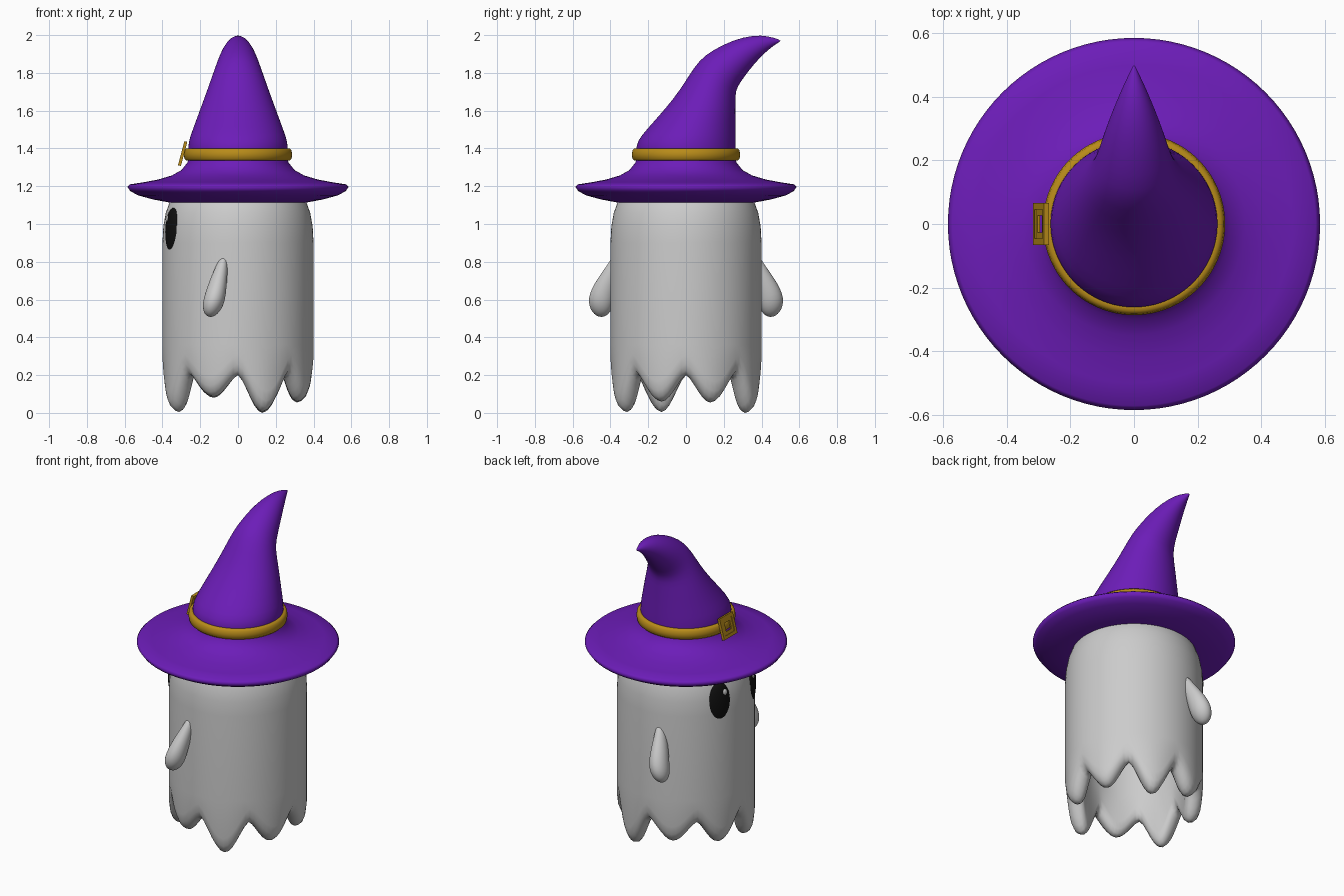
import bpy, bmesh
from math import sin, cos, pi, radians
from mathutils import Vector

if "Cube" in bpy.data.objects:
    bpy.data.objects.remove(bpy.data.objects["Cube"])

SEG = 96


def material(name, rgb):
    m = bpy.data.materials.new(name)
    m.diffuse_color = (*rgb, 1)
    m.use_nodes = True
    m.node_tree.nodes["Principled BSDF"].inputs["Base Color"].default_value = m.diffuse_color
    return m


purple = material("purple", (0.15, 0.012, 0.48))
gold = material("gold", (0.48, 0.26, 0.01))
black = material("black", (0.005, 0.005, 0.005))
white = material("white", (0.9, 0.9, 0.9))


def finish(bm, name, mat=None, smooth=True, subsurf=0):
    bmesh.ops.recalc_face_normals(bm, faces=bm.faces)
    me = bpy.data.meshes.new(name)
    bm.to_mesh(me)
    bm.free()
    for p in me.polygons:
        p.use_smooth = smooth
    ob = bpy.data.objects.new(name, me)
    bpy.context.collection.objects.link(ob)
    if mat:
        me.materials.append(mat)
    if subsurf:
        mod = ob.modifiers.new("smooth", 'SUBSURF')
        mod.levels = mod.render_levels = subsurf
    return ob


def loft(name, rings, mat=None, closed=False, subsurf=0):
    """Skin a list of point rings; ends are capped unless closed."""
    bm = bmesh.new()
    vs = [[bm.verts.new(p) for p in r] for r in rings]
    n = len(rings[0])
    pairs = list(zip(vs, vs[1:])) + ([(vs[-1], vs[0])] if closed else [])
    for a, b in pairs:
        for i in range(n):
            j = (i + 1) % n
            bm.faces.new((a[i], a[j], b[j], b[i]))
    if not closed:
        bm.faces.new(vs[0])
        bm.faces.new(vs[-1])
    return finish(bm, name, mat, True, subsurf)


def ellipse(c, u, v, n):
    c, u, v = Vector(c), Vector(u), Vector(v)
    return [c + u * cos(2 * pi * i / n) + v * sin(2 * pi * i / n) for i in range(n)]


def circle(r, z, n=SEG):
    return ellipse((0, 0, z), (r, 0, 0), (0, r, 0), n)


# body: hollow sheet with eight uneven scallops at the hem
TIPS = [0.055, 0.0, 0.08, 0.055, 0.005, 0.085, 0.005, 0.06]


def hem_ring(r, lift):
    pts = []
    for i in range(SEG):
        a = 2 * pi * i / SEG
        tip = TIPS[int(a / (pi / 4) + 1e-6) % 8]
        z = 0.2 - (0.2 - tip) * abs(sin(4 * a)) ** 1.45
        pts.append((r * cos(a), r * sin(a), z + lift))
    return pts


dome = [(0.02, 1.26), (0.15, 1.25), (0.25, 1.22), (0.32, 1.175), (0.36, 1.12),
        (0.382, 1.06), (0.395, 0.99), (0.4, 0.9), (0.4, 0.36)]
hem = [(0.4, 0.11), (0.394, 0.06), (0.38, 0.026), (0.36, 0.007), (0.338, 0),
       (0.318, 0.01), (0.303, 0.035), (0.297, 0.08)]
inside = [(0.295, 0.36), (0.295, 0.95), (0.22, 1.1), (0.02, 1.14)]
loft("body", [circle(*p) for p in dome] + [hem_ring(*p) for p in hem]
     + [circle(*p) for p in inside])

# arms: drooping teardrops on both sides
ARM = [(-0.075, 0.365, 0.83, 0.02), (-0.088, 0.38, 0.77, 0.038),
       (-0.105, 0.412, 0.70, 0.053), (-0.118, 0.438, 0.64, 0.062),
       (-0.128, 0.450, 0.59, 0.066), (-0.135, 0.457, 0.55, 0.057),
       (-0.140, 0.461, 0.522, 0.036), (-0.142, 0.462, 0.510, 0.010)]
for side, label in ((1, "left"), (-1, "right")):
    loft(label + "_arm",
         [ellipse((x, side * y, z), (r * 0.9, 0, 0.1 * r), (0, r, side * r * 0.3), 24)
          for x, y, z, r in ARM], subsurf=1)


# eyes with highlights, facing -x
def ellipsoid(name, ang, r, z, size, mat):
    bm = bmesh.new()
    bmesh.ops.create_uvsphere(bm, u_segments=32, v_segments=20, radius=1)
    ob = finish(bm, name, mat)
    ob.scale = size
    ob.location = (r * cos(ang), r * sin(ang), z)
    ob.rotation_euler = (0, 0, ang)


for side, label in ((-1, "left"), (1, "right")):
    ellipsoid(label + "_eye", pi + side * radians(25), 0.378, 0.957,
              (0.032, 0.074, 0.128), black)
    ellipsoid(label + "_eye_highlight", pi + side * radians(21), 0.398, 1.025,
              (0.010, 0.017, 0.02), white)

# hat brim
BRIM = [(0.02, 1.115), (0.37, 1.115), (0.45, 1.13), (0.53, 1.152), (0.57, 1.174),
        (0.586, 1.197), (0.572, 1.21), (0.5, 1.221), (0.42, 1.236), (0.35, 1.257),
        (0.3, 1.285), (0.268, 1.325), (0.258, 1.36), (0.02, 1.38)]
loft("hat_brim", [circle(*p) for p in BRIM], purple)

# hat cone: sections from outer-curve point to inner-curve point (y, z), half width
CONE = [((-0.258, 1.33), (0.258, 1.33), 0.258), ((-0.264, 1.38), (0.264, 1.38), 0.264),
        ((-0.264, 1.435), (0.264, 1.435), 0.264), ((-0.2, 1.51), (0.263, 1.50), 0.238),
        ((-0.11, 1.61), (0.262, 1.58), 0.205), ((-0.03, 1.71), (0.262, 1.65), 0.173),
        ((0.045, 1.835), (0.262, 1.705), 0.140), ((0.10, 1.895), (0.287, 1.75), 0.120),
        ((0.2, 1.952), (0.335, 1.815), 0.098), ((0.3, 1.99), (0.385, 1.875), 0.071),
        ((0.4, 2.002), (0.44, 1.927), 0.040), ((0.47, 1.985), (0.48, 1.955), 0.014),
        ((0.5, 1.973), (0.5, 1.967), 0.003)]
rings = []
for a, b, w in CONE:
    a, b = Vector((0, *a)), Vector((0, *b))
    rings.append(ellipse((a + b) / 2, (w, 0, 0), (b - a) / 2, 48))
loft("hat_cone", rings, purple, subsurf=1)

# hat band
BAND = [(0.25, 1.335), (0.273, 1.335), (0.283, 1.344), (0.287, 1.367),
        (0.283, 1.39), (0.273, 1.4), (0.25, 1.4)]
loft("hat_band", [circle(*p) for p in BAND], gold, closed=True)


# buckle: square frame with a smaller frame inside, tilted to the cone
def frame(name, outer, inner, depth):
    bm = bmesh.new()
    loops = []
    for h, x in ((outer, -depth), (outer, depth), (inner, depth), (inner, -depth)):
        loops.append([bm.verts.new((x, sy * h, sz * h))
                      for sy, sz in ((-1, -1), (1, -1), (1, 1), (-1, 1))])
    for k in range(4):
        a, b = loops[k], loops[(k + 1) % 4]
        for i in range(4):
            j = (i + 1) % 4
            bm.faces.new((a[i], a[j], b[j], b[i]))
    ob = finish(bm, name, gold, smooth=False)
    ob.location = (-0.293, 0, 1.373)
    ob.rotation_euler = (0, radians(15), 0)
    return ob


frame("buckle_frame", 0.066, 0.046, 0.008)
frame("buckle_inner_frame", 0.048, 0.026, 0.004)
